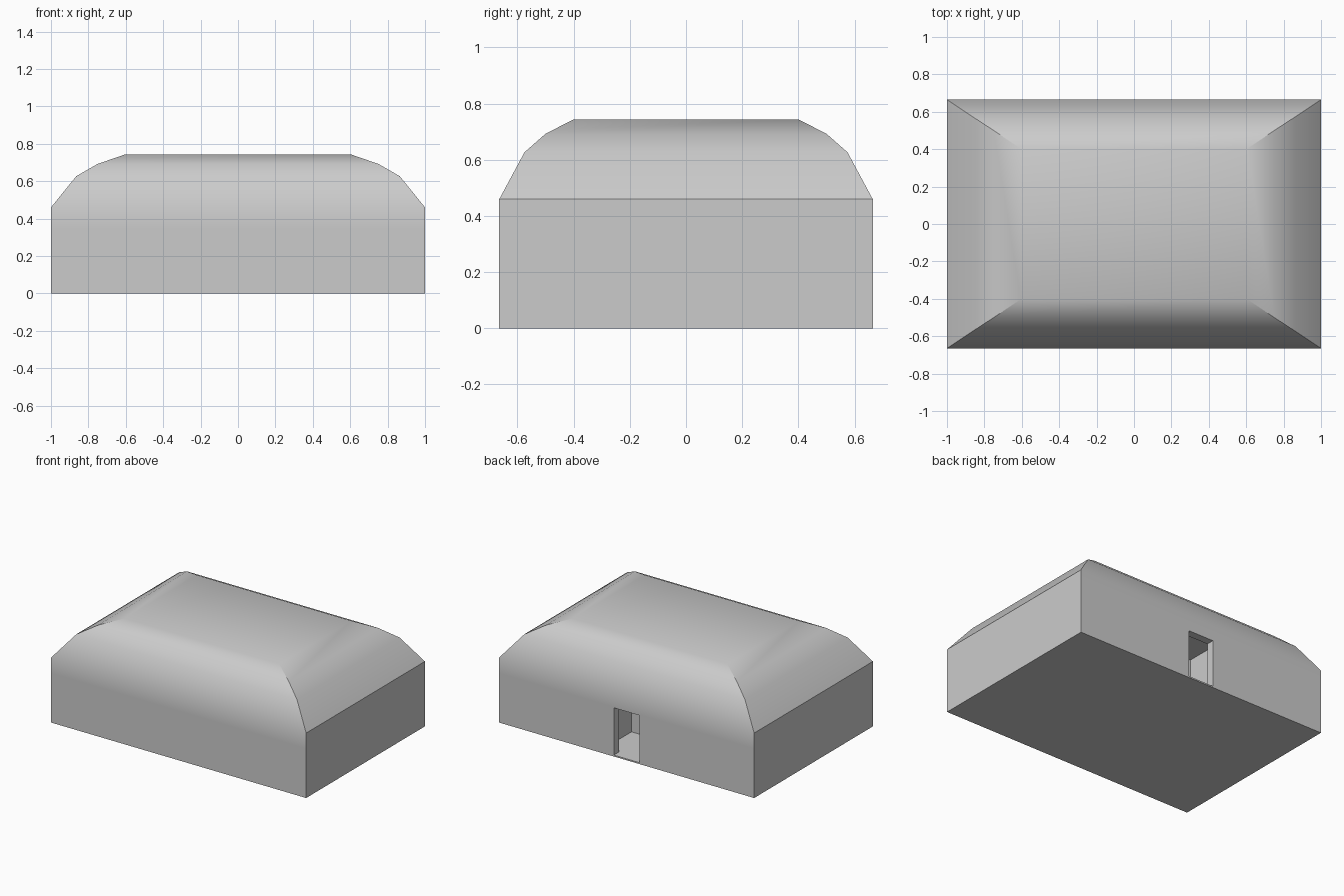
import bpy, bmesh

if "Cube" in bpy.data.objects:
    bpy.data.objects.remove(bpy.data.objects["Cube"])


def box(name, x, y, z):
    """Axis-aligned box from (min, max) ranges."""
    bpy.ops.mesh.primitive_cube_add(
        size=1, location=[(a + b) / 2 for a, b in (x, y, z)])
    ob = bpy.context.object
    ob.name = name
    ob.scale = [b - a for a, b in (x, y, z)]
    bpy.ops.object.transform_apply(location=True, rotation=False, scale=True)
    return ob


def cut(target, cutter):
    mod = target.modifiers.new("cut", 'BOOLEAN')
    mod.operation = 'DIFFERENCE'
    mod.solver = 'EXACT'
    mod.object = cutter
    bpy.context.view_layer.objects.active = target
    bpy.ops.object.modifier_apply(modifier=mod.name)
    bpy.data.objects.remove(cutter)


# Walls and stepped hipped roof: half width, half depth, height of each ring
rings = [(1, .665, 0), (1, .665, .35), (1, .665, .46), (.865, .575, .627),
         (.75, .5, .693), (.605, .402, .743)]
bm = bmesh.new()
loops = [[bm.verts.new((sx * w, sy * d, z))
          for sx, sy in ((-1, -1), (1, -1), (1, 1), (-1, 1))]
         for w, d, z in rings]
for lo, hi in zip(loops, loops[1:]):
    for i in range(4):
        j = (i + 1) % 4
        bm.faces.new((lo[i], lo[j], hi[j], hi[i]))
bm.faces.new(loops[0][::-1])
bm.faces.new(loops[-1])
mesh = bpy.data.meshes.new("building_shell")
bm.to_mesh(mesh)
bm.free()
shell = bpy.data.objects.new("building_shell", mesh)
bpy.context.collection.objects.link(shell)

# Small room inside, then the doorway through the back wall
cut(shell, box("room_cutter", (-.21, .21), (.31, .61), (.01, .40)))
cut(shell, box("door_cutter", (-.1, .1), (.55, .75), (.01, .345)))

# Soft shading on the long sides, crisp corners and end edges
bpy.ops.object.select_all(action='DESELECT')
shell.select_set(True)
bpy.context.view_layer.objects.active = shell
bpy.ops.object.shade_smooth_by_angle(angle=.5236)
